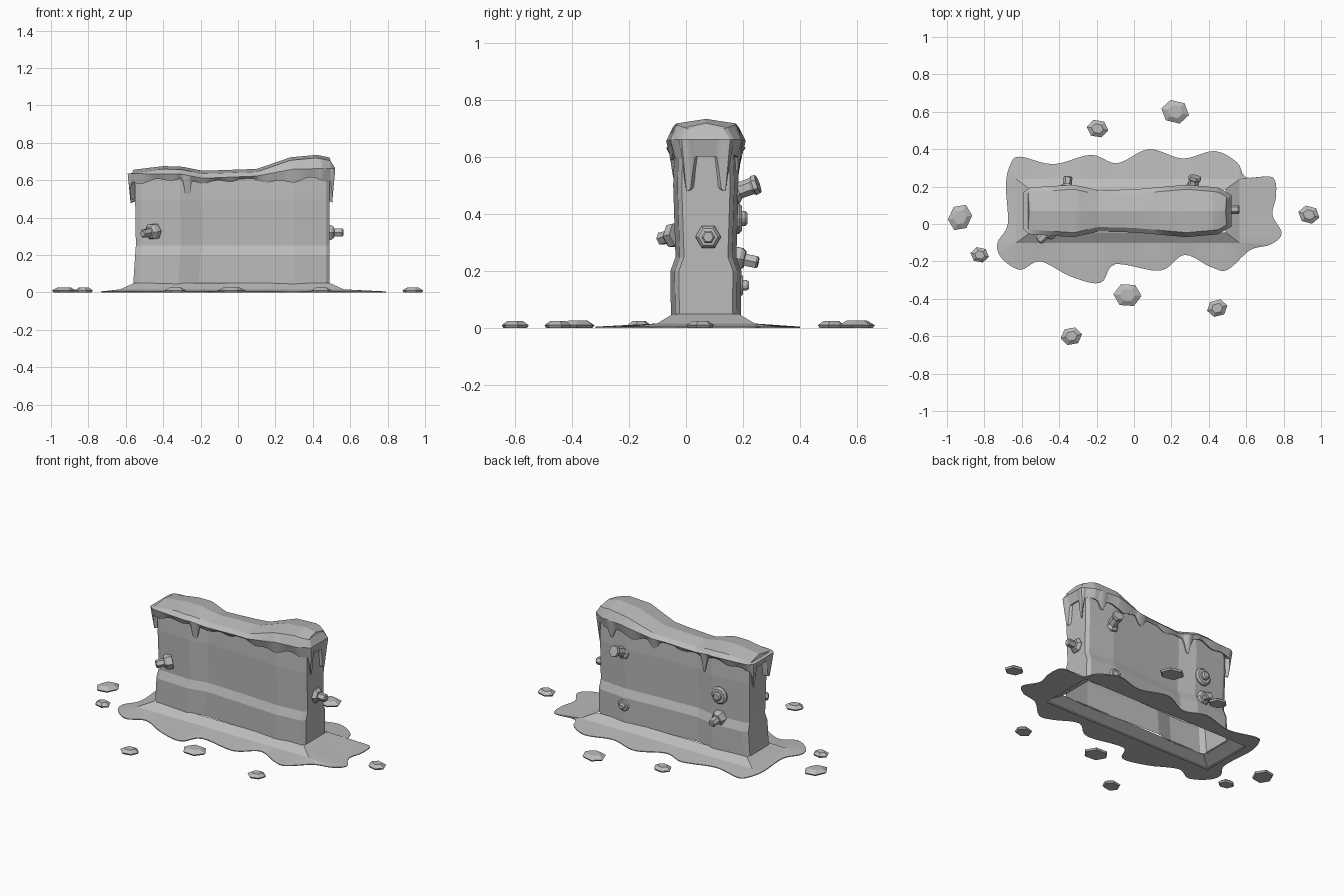
import bpy, bmesh, math, random
from mathutils import Vector

random.seed(4)
if "Cube" in bpy.data.objects:
    bpy.data.objects.remove(bpy.data.objects["Cube"])

grey = bpy.data.materials.new("plain_grey")
grey.use_nodes = True
GREY = (0.5, 0.5, 0.5, 1)
grey.diffuse_color = GREY
grey.node_tree.nodes["Principled BSDF"].inputs["Base Color"].default_value = GREY

MID = 0.07  # y of the wall's centre plane


def loft(name, rings, cap_start=False, cap_end=False):
    """Skin closed rings of equal length into one flat-shaded object."""
    bm = bmesh.new()
    vs = [[bm.verts.new(p) for p in ring] for ring in rings]
    n = len(rings[0])
    for a, b in zip(vs, vs[1:]):
        for i in range(n):
            j = (i + 1) % n
            bm.faces.new((a[i], a[j], b[j], b[i]))
    if cap_start:
        bm.faces.new(vs[0][::-1])
    if cap_end:
        bm.faces.new(vs[-1])
    bmesh.ops.remove_doubles(bm, verts=bm.verts, dist=0.0005)
    bmesh.ops.recalc_face_normals(bm, faces=bm.faces)
    me = bpy.data.meshes.new(name)
    bm.to_mesh(me)
    bm.free()
    me.materials.append(grey)
    ob = bpy.data.objects.new(name, me)
    bpy.context.collection.objects.link(ob)
    return ob


def lerp(table, x):
    for (x0, v0), (x1, v1) in zip(table, table[1:]):
        if x <= x1:
            t = max(0, (x - x0) / (x1 - x0))
            return v0 + (v1 - v0) * t
    return table[-1][1]


def clamp(v, lo, hi):
    return max(lo, min(hi, v))


# Wall: faceted slab with a thicker foot, open underneath
plan = [(-.55, .085), (-.52, .105), (-.31, .115), (-.2, .09), (.02, .1), (.3, .115), (.47, .1), (.49, .085)]
rings = []
for z, grow, shift in [(.045, .008, -.01), (.2, .01, 0), (.25, -.008, .004), (.5, 0, 0), (.63, -.004, 0)]:
    front = [(x + shift * (x < 0), MID - h - grow, z) for x, h in plan]
    back = [(x + shift * (x < 0), MID + h + grow, z) for x, h in reversed(plan)]
    rings.append(front + back)
loft("wall", rings, cap_end=True)

# Melted cap: wavy top, dripping skirt
half = [(-.59, .1), (-.56, .125), (-.32, .14), (-.19, .11), (0, .115), (.28, .14), (.45, .125), (.52, .085)]
top = [(-.59, .652), (-.4, .675), (-.3, .672), (-.19, .65), (.1, .66), (.28, .722), (.42, .735), (.52, .715)]
brim = [(-.59, .635), (-.3, .632), (-.19, .61), (.1, .622), (.3, .66), (.52, .662)]
# x, y, depth and half-width of every drip
drips = [(-.27, -.06, .09, .022), (-.25, .2, .09, .02), (.1, .19, .04, .03), (.39, .2, .05, .02),
         (.52, -.008, .12, .022), (.52, .148, .12, .022), (-.59, -.02, .11, .022), (-.59, .16, .11, .022)]
N = 90
xs = [-.59 + 1.11 * i / N for i in range(N + 1)]
edge = [(x, MID - lerp(half, x)) for x in xs]
edge += [(.52, MID + .085 * (i / 9 - 1)) for i in range(1, 18)]
edge += [(x, MID + lerp(half, x)) for x in reversed(xs)]
edge += [(-.59, MID + .1 * (1 - i / 10)) for i in range(1, 20)]


def skirt(x, y):
    z = .598 + .009 * math.sin(x * 38 + y * 9) + .009 * math.sin(x * 17 + 1)
    z = min(z, lerp(brim, x) - .012)
    return z - max(d * math.exp(-(math.hypot(x - a, y - b) / w) ** 4) for a, b, d, w in drips)


def cap_ring(inset, zfun):
    ring = []
    for x, y in edge:
        h = lerp(half, x)
        ring.append((clamp(x, -.59 + inset, .52 - inset), MID + (y - MID) * (h - inset) / h, zfun(x, y)))
    return ring


ridge = [(clamp(x, -.56, .49), MID, lerp(top, x)) for x, y in edge]
loft("melted_cap", [
    cap_ring(.045, lambda x, y: skirt(x, y) + .012),
    cap_ring(.016, skirt),
    cap_ring(.0, lambda x, y: lerp(brim, x)),
    cap_ring(.024, lambda x, y: lerp(top, x) - .016),
    ridge])

# Puddle: rounded blob outline rising into a sloped foot around the wall
blob = [(-.61, .36), (-.43, .32), (-.23, .37), (-.09, .325), (.08, .4), (.26, .35), (.43, .39), (.55, .33),
        (.6, .25), (.74, .25), (.76, .15), (.74, .05), (.79, -.05), (.73, -.11), (.62, -.14), (.5, -.245),
        (.41, -.23), (.27, -.165), (.14, -.25), (-.1, -.215), (-.18, -.315), (-.34, -.28), (-.5, -.2),
        (-.61, -.245), (-.71, -.18), (-.73, -.1), (-.675, 0), (-.685, .21), (-.66, .32)]
outline = []
for i in range(len(blob)):
    a, b, c, d = (Vector(blob[(i + k) % len(blob)]) for k in (-1, 0, 1, 2))
    for s in range(5):
        t = s / 5
        outline.append(b + (c - a) * t / 2 + (a - 2.5 * b + 2 * c - d / 2) * t * t
                       + (1.5 * (b - c) + (d - a) / 2) * t ** 3)


def rect_ring(grow, z):
    ring = []
    for p in outline:
        u = (clamp(p.x, -.63, .565) + .0325) / .5975
        v = (clamp(p.y, -.1, .24) - MID) / .17
        ring.append((-.0325 + u * (.5225 + grow), MID + v * (.115 + grow * .75), z))
    return ring


loft("puddle", [
    rect_ring(0, .05), rect_ring(.075, .016),
    [(p.x, p.y, .005) for p in outline],
    [(p.x, p.y, 0) for p in outline],
    rect_ring(.075, .002)])


# Studs: round profiles turned about an axis
def stud(name, base, axis, profile, sides):
    rot = Vector(axis).to_track_quat("Z", "Y")
    rings = []
    for r, h in profile:
        circle = [(2 * math.pi * k / sides) for k in range(sides)]
        rings.append([Vector(base) + rot @ Vector((r * math.cos(t), r * math.sin(t), h)) for t in circle])
    loft(name, rings, True, True)


peg = [(.045, -.02), (.045, .012), (.034, .026), (.024, .028), (.024, .07), (.018, .076)]
big_peg = [(.045, -.02), (.045, .012), (.03, .026), (.03, .07), (.036, .08), (.034, .095)]
button = [(.054, -.02), (.054, .006), (.044, .016), (.026, .016), (.026, .028), (.018, .036)]
small_button = [(r * .72, h) for r, h in button]
stud("front_peg", (-.455, -.04, .325), (-.7, -.65, -.15), peg, 6)
stud("end_peg", (.487, .078, .32), (1, 0, 0), peg, 6)
stud("back_upper_peg", (.31, .165, .475), (.2, 1, .35), big_peg, 7)
stud("back_lower_peg", (-.36, .18, .245), (.1, 1, -.2), peg, 6)
stud("back_large_button", (-.36, .18, .385), (0, 1, 0), button, 12)
stud("back_small_button", (.3, .185, .15), (0, 1, 0), small_button, 12)

# Loose pebbles scattered around
pebbles = [(-.195, .51, .058), (.22, .6, .076), (-.93, .035, .074), (-.825, -.165, .05),
           (.935, .05, .058), (-.035, -.38, .076), (.445, -.45, .056), (-.335, -.6, .058)]
for i, (x, y, r) in enumerate(pebbles):
    turn = random.uniform(-.3, .3) + (1.2 if i == 2 else 0)
    rings = []
    for scale, z in [(.88, 0), (1, .01), (.55, .022 + r * .06)]:
        ring = []
        for k in range(6):
            t = k * math.pi / 3
            u, v = r * scale * math.cos(t), r * scale * .85 * math.sin(t)
            ring.append((x + u * math.cos(turn) - v * math.sin(turn),
                         y + u * math.sin(turn) + v * math.cos(turn), z))
        rings.append(ring)
    loft(f"pebble_{i + 1}", rings, True, True)
